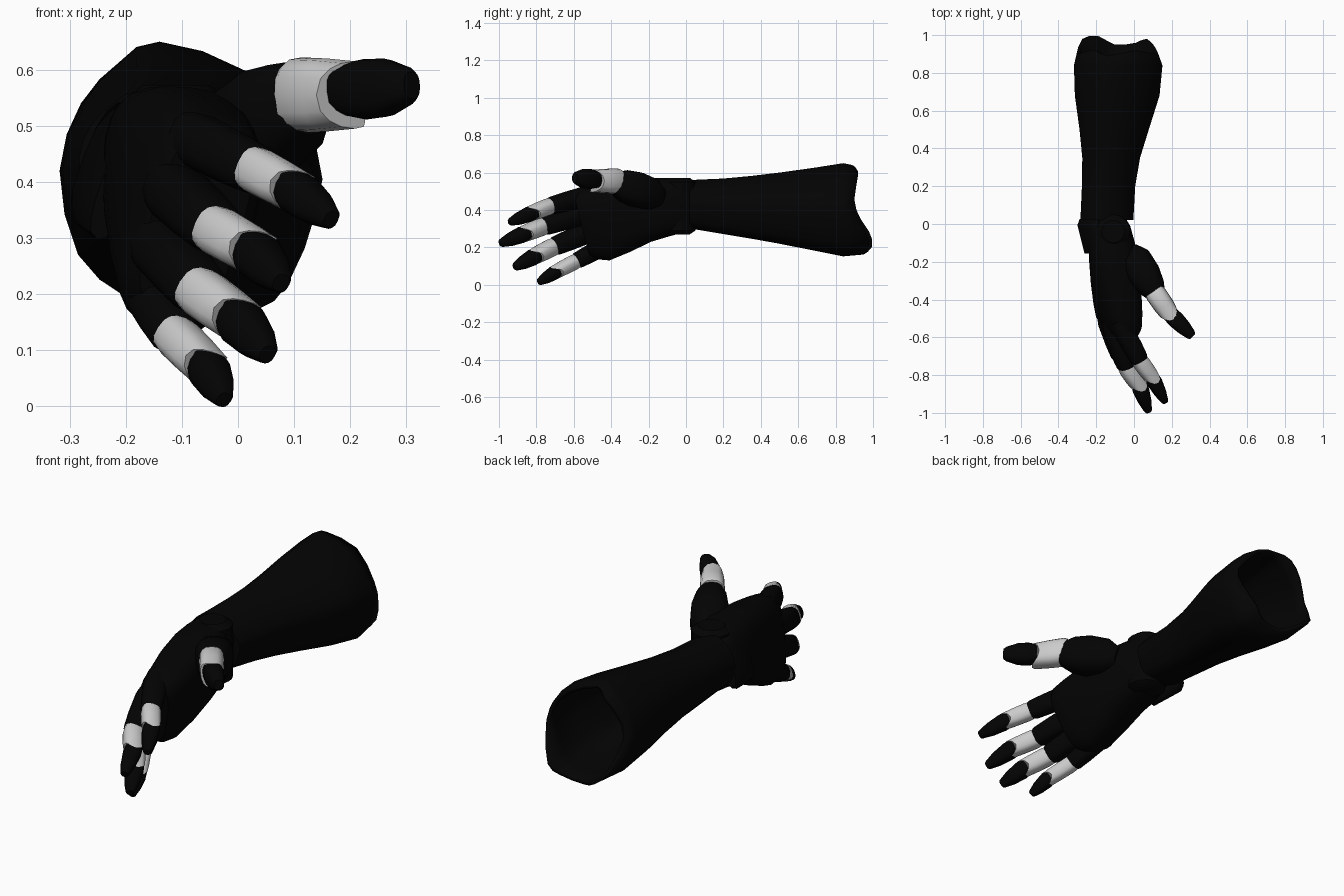
import bpy, bmesh, math
from mathutils import Vector

if "Cube" in bpy.data.objects:
    bpy.data.objects.remove(bpy.data.objects["Cube"])

black = bpy.data.materials.new("black")
black.diffuse_color = (0.001, 0.001, 0.001, 1)
black.use_nodes = True
black.node_tree.nodes["Principled BSDF"].inputs["Base Color"].default_value = black.diffuse_color


def loft(name, rings, cap_start=True, cap_end=True, mat=black, angle=35):
    bm = bmesh.new()
    rows = [[bm.verts.new(p) for p in r] for r in rings]
    n = len(rows[0])
    for a, b in zip(rows, rows[1:]):
        for i in range(n):
            j = (i + 1) % n
            bm.faces.new((a[i], a[j], b[j], b[i]))
    if cap_start:
        bm.faces.new(rows[0][::-1])
    if cap_end:
        bm.faces.new(rows[-1])
    bmesh.ops.recalc_face_normals(bm, faces=bm.faces)
    me = bpy.data.meshes.new(name)
    bm.to_mesh(me)
    bm.free()
    ob = bpy.data.objects.new(name, me)
    bpy.context.collection.objects.link(ob)
    if mat:
        me.materials.append(mat)
    bpy.context.view_layer.objects.active = ob
    bpy.ops.object.select_all(action='DESELECT')
    ob.select_set(True)
    bpy.ops.object.shade_smooth_by_angle(angle=math.radians(angle))
    return ob


def rounded(n, power):
    """Unit superellipse outline."""
    pts = []
    for i in range(n):
        a = 2 * math.pi * i / n
        c, s = math.cos(a), math.sin(a)
        pts.append((math.copysign(abs(c) ** power, c), math.copysign(abs(s) ** power, s)))
    return pts


def refine(pts):
    """Double the points of a closed outline along a smooth curve."""
    n, out = len(pts), []
    for i in range(n):
        a, b, c, d = (pts[(i + k) % n] for k in (-1, 0, 1, 2))
        out += [b, tuple((9 * (q + r) - p - s) / 16 for p, q, r, s in zip(a, b, c, d))]
    return out


def segment(name, p, q, profile, side=(0.36, 0, 0.93), mat=black, ear=0, power=0.75):
    """Finger piece from p to q; profile rows are (t, half width, half depth)."""
    p, q = Vector(p), Vector(q)
    t = (q - p).normalized()
    u = Vector(side)
    u = (u - t * u.dot(t)).normalized()
    v = t.cross(u)
    rings = []
    for k, (f, w, d) in enumerate(profile):
        e = ear if k == len(profile) - 1 else 0
        rings.append([p.lerp(q, f) + u * (w * a) + v * (d * b) + t * e * (a * a - b * b)
                      for a, b in rounded(16, power)])
    return loft(name, rings, mat=mat)


# Forearm shell: one elbow outline (x, rim y, z), fitted to a box at each station, open at the back
outline = refine([(-.14, .89, .65), (-.21, .92, .615), (-.28, .91, .54), (-.318, .90, .42),
                  (-.285, .98, .27), (-.2, .995, .195), (-.1, .95, .152), (.03, .96, .17),
                  (.09, .98, .22), (.14, .93, .35), (.14, .90, .46), (.02, .92, .595)])
unit = [((x + .32) / .46, (z - .15) / .5) for x, y, z in outline]
stations = [(.02, -.285, -.01, .30, .56), (.2, -.277, .0, .27, .568), (.35, -.275, .025, .245, .582),
            (.5, -.29, .07, .218, .60), (.68, -.315, .125, .182, .625), (.84, -.32, .14, .15, .65),
            (None, -.305, .115, .16, .64)]
rings = [[(x0 + a * (x1 - x0), outline[i][1] if y is None else y, z0 + b * (z1 - z0))
          for i, (a, b) in enumerate(unit)] for y, x0, x1, z0, z1 in stations]
forearm = loft("forearm_shell", rings, cap_end=False)
wall = forearm.modifiers.new("wall", 'SOLIDIFY')
wall.thickness = 0.018
wall.offset = -1

# Wrist hinge: upright barrel plus outer tab on the back of the hand
barrel = [(.27, .06), (.29, .09), (.55, .09), (.572, .06)]
loft("wrist_hinge", [[(-.11 + r * math.cos(a), -.04 + r * math.sin(a), z)
                      for a in [2 * math.pi * i / 20 for i in range(20)]] for z, r in barrel])
segment("wrist_tab", (-.24, .03, .43), (-.205, -.15, .42),
        [(0, .10, .03), (.15, .12, .045), (1, .13, .03)])

# Palm: tilted rounded sections, sheared so the little finger side ends earlier
palm = [(.04, -.12, .43, .07, .12, .0), (-.01, -.12, .425, .10, .145, .0),
        (-.09, -.12, .415, .122, .155, .03), (-.2, -.105, .40, .13, .17, .1),
        (-.33, -.095, .365, .125, .19, .18), (-.45, -.085, .33, .112, .2, .26),
        (-.52, -.08, .325, .10, .19, .3), (-.555, -.075, .325, .08, .17, .3)]
rings = []
for y, cx, cz, ht, hh, tilt in palm:
    c, s = math.cos(tilt), math.sin(tilt)
    rings.append([(cx + a * ht * c + b * hh * s, y - b * hh * tilt * 0.8, cz - a * ht * s + b * hh * c)
                  for a, b in rounded(24, 0.7)])
loft("palm", rings)

# Fingers: knuckle, first joint, second joint, tip, size
fingers = {
    "index": [(-.075, -.53, .475), (.035, -.73, .42), (.10, -.82, .385), (.166, -.945, .333), .044],
    "middle": [(-.115, -.53, .385), (-.035, -.765, .312), (.03, -.86, .275), (.077, -.995, .22), .047],
    "ring": [(-.14, -.50, .29), (-.065, -.71, .203), (.0, -.805, .155), (.053, -.918, .093), .047],
    "little": [(-.155, -.44, .205), (-.11, -.59, .125), (-.055, -.695, .07), (-.025, -.79, .012), .040],
}
tip_shape = [(-.25, .55, .6), (-.1, .78, .82), (.15, .9, .88), (.6, .74, .7), (.95, .45, .42), (1, .34, .32)]
for name, (a, b, c, d, r) in fingers.items():
    segment(name + "_base", a, b, [(-.1, r, r), (.1, r * 1.15, r * 1.2), (.6, r * 1.1, r * 1.17),
                                   (.92, r * 1.03, r * 1.06), (1.03, r * .8, r * .8)])
    segment(name + "_middle", b, c, [(-.15, r * .88, r * .88), (.1, r * .96, r),
                                     (.6, r * .94, r * .97), (1.0, r * .88, r * .9)], mat=None, ear=.024)
    segment(name + "_tip", c, d, [(f, r * w, r * h) for f, w, h in tip_shape])

# Thumb: fleshy mount, grey middle, black tip
up = (0, 0, 1)
segment("thumb_mount", (-.01, -.16, .475), (.12, -.375, .545),
        [(-.1, .05, .05), (.12, .085, .085), (.5, .095, .087), (.8, .085, .072), (1, .062, .05)], up)
segment("thumb_middle", (.105, -.355, .555), (.195, -.485, .555),
        [(0, .06, .05), (.1, .067, .056), (.6, .065, .055), (1, .06, .05)], up, None, .025)
segment("thumb_tip", (.19, -.475, .562), (.31, -.595, .572),
        [(-.15, .03, .03), (0, .043, .043), (.3, .054, .045), (.6, .052, .04), (.92, .034, .028),
         (1, .024, .02)], up)
